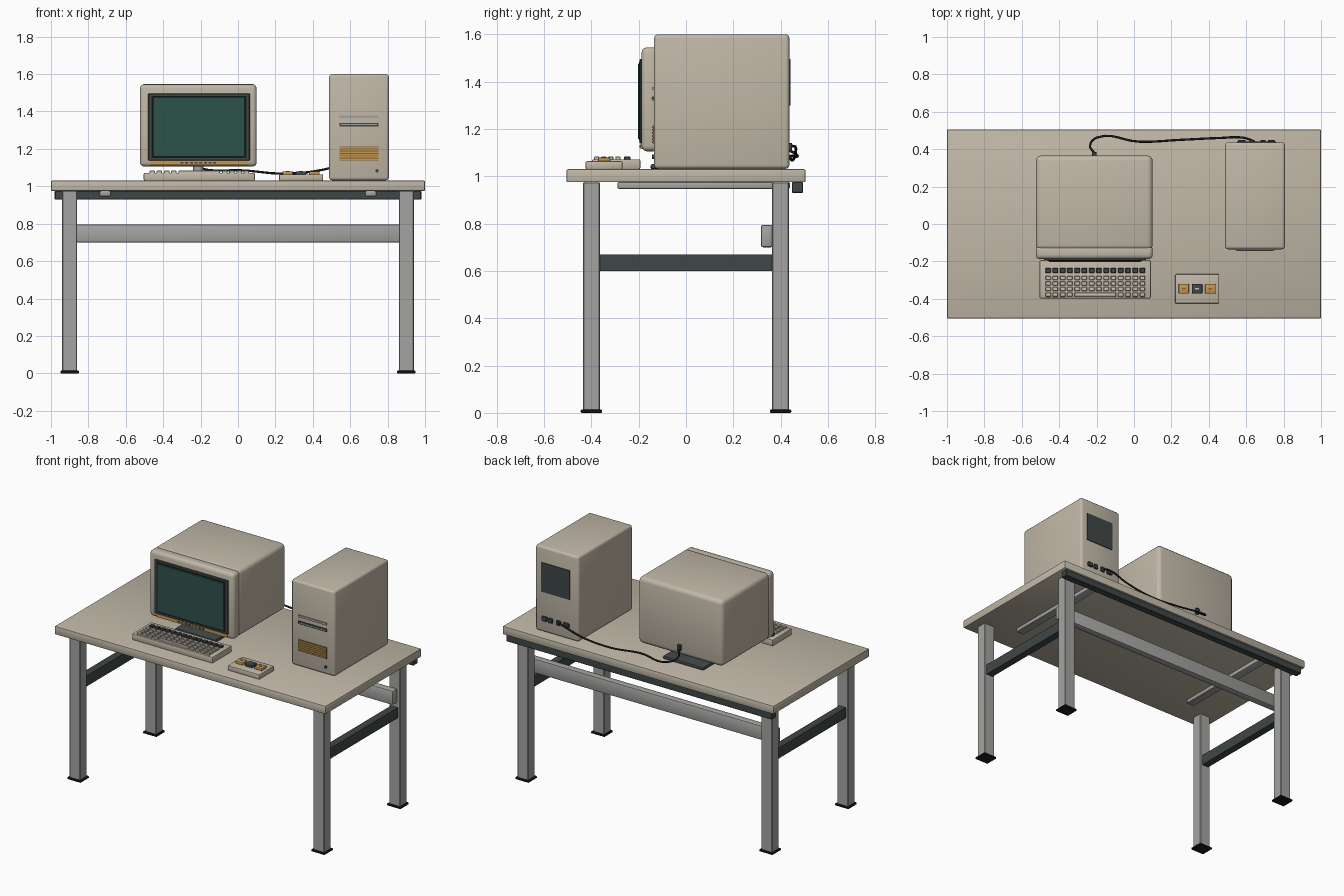
import bpy, bmesh, math
from mathutils import Vector

cube = bpy.data.objects.get("Cube")
if cube:
    bpy.data.objects.remove(cube, do_unlink=True)


def material(name, r, g, b):
    m = bpy.data.materials.new(name)
    m.use_nodes = True
    m.diffuse_color = (r, g, b, 1)
    bsdf = next(n for n in m.node_tree.nodes if n.type == 'BSDF_PRINCIPLED')
    bsdf.inputs["Base Color"].default_value = (r, g, b, 1)
    bsdf.inputs["Roughness"].default_value = 0.6
    return m


BEIGE = material("warm beige", .53, .48, .39)
CREAM = material("pale cream", .60, .55, .45)
STEEL = material("grey steel", .37, .37, .36)
DARK = material("dark slate", .05, .063, .062)
BLACK = material("black rubber", .012, .012, .013)
GREEN = material("screen green", .026, .085, .07)
GOLD = material("amber", .55, .31, .09)
BROWN = material("dark amber", .22, .12, .035)


def finish(name, bm, mat):
    mesh = bpy.data.meshes.new(name)
    bm.to_mesh(mesh)
    bm.free()
    mesh.materials.append(mat)
    ob = bpy.data.objects.new(name, mesh)
    bpy.context.collection.objects.link(ob)
    bpy.ops.object.select_all(action='DESELECT')
    ob.select_set(True)
    bpy.context.view_layer.objects.active = ob
    bpy.ops.object.shade_smooth_by_angle(angle=math.radians(35))
    return ob


def boxes(name, mat, spans, bevel=0, segments=3):
    """One object made of boxes, each given as x, y and z ranges."""
    bm = bmesh.new()
    for x, y, z in spans:
        verts = bmesh.ops.create_cube(bm, size=1)["verts"]
        for v in verts:
            v.co = Vector([(a + b) / 2 + c * (b - a)
                           for c, (a, b) in zip(v.co, (x, y, z))])
    if bevel:
        bmesh.ops.bevel(bm, geom=bm.edges[:], offset=bevel, segments=segments,
                        profile=0.5, affect='EDGES')
    return finish(name, bm, mat)


def box(name, mat, x, y, z, bevel=0, segments=3):
    return boxes(name, mat, [(x, y, z)], bevel, segments)


def around(c, half):
    return (c - half, c + half)


def cylinder(name, mat, centre, radius, depth, along_y=False):
    bm = bmesh.new()
    bmesh.ops.create_cone(bm, cap_ends=True, segments=20, radius1=radius,
                          radius2=radius, depth=depth)
    ob = finish(name, bm, mat)
    ob.location = centre
    if along_y:
        ob.rotation_euler.x = math.pi / 2
    return ob


def cable(name, mat, points, radius):
    curve = bpy.data.curves.new(name, 'CURVE')
    curve.dimensions = '3D'
    curve.bevel_depth = radius
    curve.bevel_resolution = 2
    curve.resolution_u = 6
    curve.use_fill_caps = True
    spline = curve.splines.new('BEZIER')
    spline.bezier_points.add(len(points) - 1)
    for p, co in zip(spline.bezier_points, points):
        p.co = co
        p.handle_left_type = p.handle_right_type = 'AUTO'
    curve.materials.append(mat)
    ob = bpy.data.objects.new(name, curve)
    bpy.context.collection.objects.link(ob)
    bpy.ops.object.select_all(action='DESELECT')
    ob.select_set(True)
    bpy.context.view_layer.objects.active = ob
    bpy.ops.object.convert(target='MESH')


# Desk
box("desk_top", BEIGE, (-1, 1), (-.505, .505), (.975, 1.03), .006, 2)
for side, sx in (("right", -1), ("left", 1)):
    for end, sy in (("front", -1), ("back", 1)):
        box(f"{end}_{side}_leg", STEEL, around(sx * .9, .04),
            around(sy * .4, .036), (.01, .975), .004, 1)
        box(f"{end}_{side}_foot", BLACK, around(sx * .9, .05),
            around(sy * .4, .045), (0, .014), .003, 1)
    box(f"{side}_side_rail", DARK, around(sx * .9, .025), (-.364, .364), (.6, .67))
    box(f"{side}_top_support", STEEL, around(sx * .71, .03), (-.29, .44),
        (.946, .976), .008, 2)
box("back_stretcher", STEEL, (-.92, .92), (.317, .366), (.7, .795), .008, 2)
box("rear_channel", DARK, (-.98, .98), (.448, .495), (.93, .976), .003, 1)

# Monitor
MX = -.212
box("monitor_base", DARK, around(MX, .15), (-.15, .335), (1.03, 1.052), .008, 2)
cylinder("monitor_neck", STEEL, (MX, .08, 1.08), .028, .07)
box("monitor_body", BEIGE, around(MX, .312), (-.14, .366), (1.106, 1.548), .028)
box("monitor_bezel", BEIGE, around(MX, .312), (-.188, -.115), (1.106, 1.545), .022)
box("screen_frame", DARK, around(MX + .003, .272), (-.196, -.17), (1.138, 1.497), .004, 1)
box("screen_border", BLACK, around(MX + .003, .254), (-.198, -.19), (1.151, 1.483))
box("screen_glass", GREEN, around(MX + .003, .246), (-.203, -.19), (1.157, 1.477), .003, 1)
box("monitor_control_strip", GOLD, around(MX + .003, .262), (-.193, -.18), (1.115, 1.137))
boxes("monitor_buttons", DARK,
      [(around(MX + .025 * (i - 3.5), .008), (-.196, -.185), (1.122, 1.131))
       for i in range(8)])
box("monitor_plug", DARK, around(MX, .012), (.36, .385), (1.14, 1.18), .003, 1)

# Computer tower
TX, TY = .647, .437
box("tower_body", BEIGE, around(TX, .16), (-.135, TY), (1.032, 1.6), .016)
box("upper_drive_slot", STEEL, around(TX, .104), (-.142, -.12), (1.364, 1.378))
box("lower_drive_slot", DARK, around(TX, .104), (-.142, -.12), (1.32, 1.338))
box("lower_drive_lip", STEEL, around(TX, .095), (-.145, -.13), (1.327, 1.333))
box("vent_backing", BROWN, around(TX, .104), (-.139, -.12), (1.138, 1.214))
boxes("vent_slats", GOLD,
      [(around(TX, .104), (-.143, -.13), around(1.145 + .0125 * i, .004))
       for i in range(6)])
cylinder("power_button", DARK, (.743, -.136, 1.083), .009, .014, True)
box("rear_fan_panel", DARK, around(.655, .105), (TY - .01, TY + .005), (1.3, 1.495))
boxes("rear_ports", DARK,
      [(around(x, w), (TY - .01, TY + .012), around(1.125, .015))
       for x, w in ((.575, .02), (.632, .014), (.69, .014), (.735, .018))], .002, 1)

# Monitor cable
cable("monitor_cable", BLACK,
      [(MX, .38, 1.15), (-.235, .42, 1.12), (-.195, .463, 1.095),
       (.03, .44, 1.085), (.25, .45, 1.068), (.46, .46, 1.09),
       (.58, .462, 1.125), (.632, .448, 1.128)], .006)

# Keyboard
KX = -.207
box("keyboard_body", BEIGE, around(KX, .297), (-.398, -.193), (1.03, 1.072), .006, 2)


def key_row(y, half_y):
    return [(around(KX + .0388 * (i - 6.5), .0145), around(y, half_y), (1.068, 1.084))
            for i in range(14)]


boxes("function_keys", DARK, key_row(-.248, .014), .003, 1)
rows = [key for r in range(3) for key in key_row(-.288 - .03 * r, .011)]
bottom = key_row(-.378, .011)
space = ((bottom[4][0][0], bottom[9][0][1]), bottom[0][1], bottom[0][2])
boxes("letter_keys", CREAM, rows + bottom[:4] + [space] + bottom[10:], .003, 1)

# Three-button control pad
box("control_pad", BEIGE, (.22, .455), (-.425, -.268), (1.03, 1.064), .006, 2)
for name, x, mat, mark in (("left_pad_button", .408, GOLD, BROWN),
                           ("middle_pad_button", .337, DARK, CREAM),
                           ("right_pad_button", .266, GOLD, BROWN)):
    box(name, mat, around(x, .028), around(-.346, .026), (1.06, 1.08), .005, 2)
    box(name + "_mark", mark, around(x, .01), around(-.346, .003), (1.078, 1.082))
